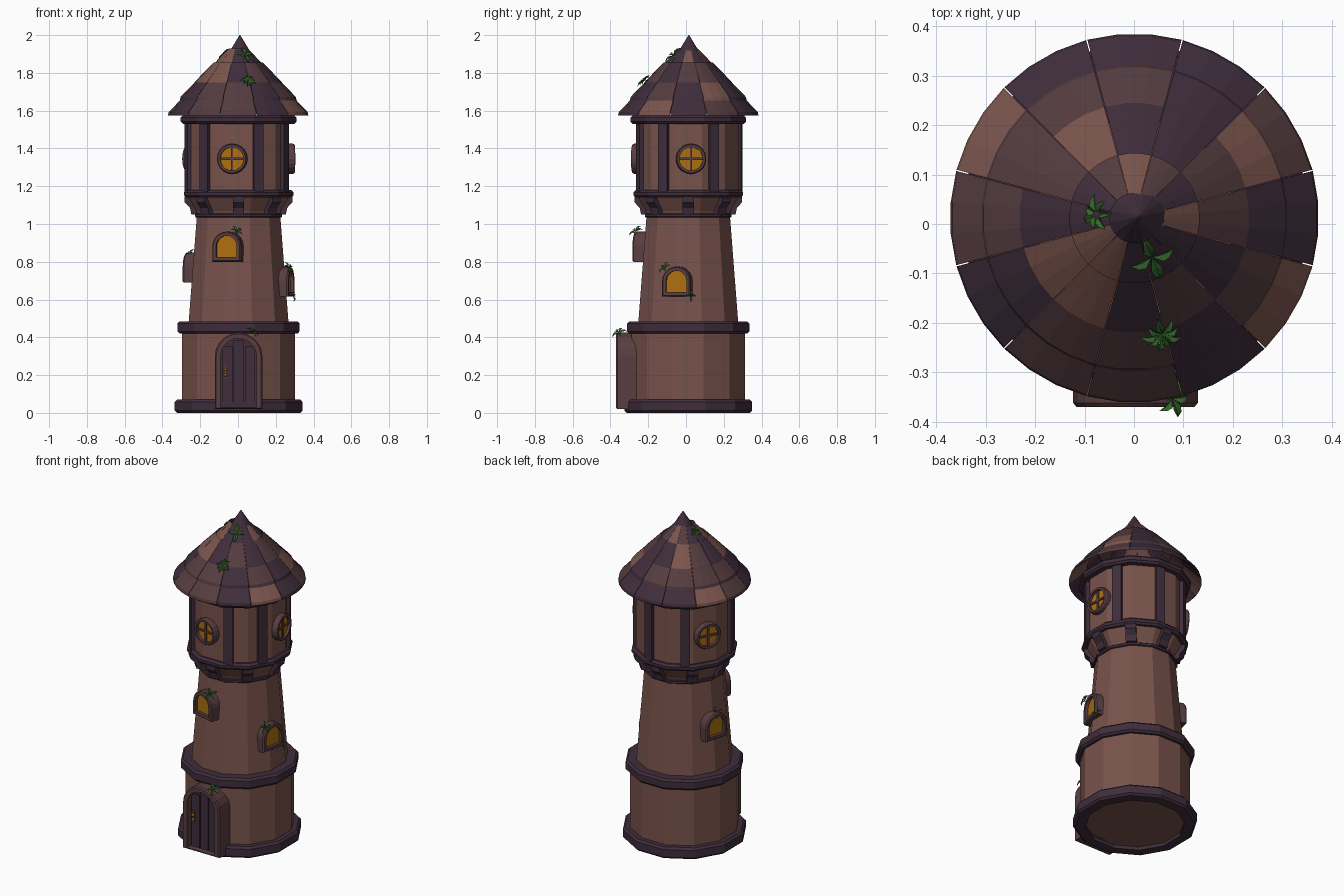
import bpy, bmesh, math
from mathutils import Matrix, Vector

if "Cube" in bpy.data.objects:
    bpy.data.objects.remove(bpy.data.objects["Cube"])

CX, CY = 0.003, 0.012          # tower axis
PI = math.pi


def material(name, r, g, b):
    m = bpy.data.materials.new(name)
    m.diffuse_color = (r, g, b, 1)
    m.use_nodes = True
    m.node_tree.nodes["Principled BSDF"].inputs["Base Color"].default_value = m.diffuse_color
    return m


WALL = material("wall_wood", 0.19, 0.085, 0.07)
TRIM = material("dark_trim", 0.05, 0.027, 0.045)
FRAME = material("frame_wood", 0.10, 0.048, 0.052)
GLASS = material("glass", 0.42, 0.16, 0.005)
LEAF = material("leaf", 0.035, 0.14, 0.025)
KNOB = material("knob", 0.42, 0.11, 0.02)
TILE = {"D": TRIM, "M": material("tile_mid", 0.09, 0.045, 0.05),
        "L": material("tile_light", 0.20, 0.09, 0.075)}


def make(name, verts, faces, mat, M=Matrix()):
    me = bpy.data.meshes.new(name)
    me.from_pydata([M @ Vector(v) for v in verts], [], faces)
    bm = bmesh.new()
    bm.from_mesh(me)
    bmesh.ops.recalc_face_normals(bm, faces=bm.faces)
    bm.to_mesh(me)
    bm.free()
    me.materials.append(mat)
    ob = bpy.data.objects.new(name, me)
    bpy.context.collection.objects.link(ob)
    return ob


def loft(name, loops, mat, M=Matrix(), cyclic=False, caps=True):
    """Join equal-length closed loops with quads."""
    n, k = len(loops[0]), len(loops)
    faces = []
    for i in range(k if cyclic else k - 1):
        a, b = i * n, (i + 1) % k * n
        faces += [(a + j, a + (j + 1) % n, b + (j + 1) % n, b + j) for j in range(n)]
    if caps and not cyclic:
        faces += [tuple(range(n)), tuple(range((k - 1) * n, k * n))]
    return make(name, [p for l in loops for p in l], faces, mat, M)


def lathe(name, profile, mat, n=12, cyclic=False):
    loops = [[(CX + r * math.cos(2 * PI * (j + .5) / n), CY + r * math.sin(2 * PI * (j + .5) / n), z)
              for j in range(n)] for r, z in profile]
    return loft(name, loops, mat, cyclic=cyclic)


def ring(name, ri, ro, z0, z1, b=0.012):
    return lathe(name, [(ri, z0), (ro - b, z0), (ro, z0 + b), (ro, z1 - b), (ro - b, z1), (ri, z1)],
                 TRIM, cyclic=True)


def at(az, z=0.0):
    """Local -y points outward at azimuth az (degrees) from the tower axis."""
    return Matrix.Translation((CX, CY, z)) @ Matrix.Rotation(math.radians(az + 90), 4, 'Z')


def arch(w, z0, z1, n=10):
    r = w / 2
    return [(-r, z0), (r, z0)] + [(r * math.cos(PI * i / n), z1 - r + r * math.sin(PI * i / n)) for i in range(n + 1)]


def circle(r, n=20):
    return [(r * math.cos(2 * PI * i / n), r * math.sin(2 * PI * i / n)) for i in range(n)]


def surround(name, outer, edge, inner, r0, r1, mat, M):
    lay = lambda o, r: [(x, -r, z) for x, z in o]
    return loft(name, [lay(outer, r0), lay(outer, r1 - .008), lay(edge, r1), lay(inner, r1), lay(inner, r0)],
                mat, M, cyclic=True)


def panel(name, outline, r0, r1, mat, M):
    return loft(name, [[(x, -r, z) for x, z in outline] for r in (r0, r1)], mat, M)


def box(name, x0, x1, r0, r1, z0, z1, mat, M):
    return panel(name, [(x0, z0), (x1, z0), (x1, z1), (x0, z1)], r0, r1, mat, M)


# walls
lathe("lower_wall", [(0.31, 0.02), (0.31, 0.45)], WALL)
lathe("middle_wall", [(0.276, 0.45), (0.228, 1.05)], WALL)
lathe("flared_collar", [(0.222, 1.04), (0.232, 1.07), (0.28, 1.15)], WALL)
lathe("upper_wall", [(0.276, 1.15), (0.276, 1.56)], WALL)

# trim rings
ring("base_ring", 0.28, 0.35, 0.0, 0.07)
ring("lower_ring", 0.24, 0.335, 0.42, 0.485)
ring("collar_ring", 0.2, 0.238, 1.035, 1.055, 0.004)
ring("upper_floor_ring", 0.2, 0.30, 1.14, 1.18)
ring("eave_ring", 0.2, 0.317, 1.53, 1.575)

# upright beams and brackets
for i, az in enumerate((-130, -68, -28, 29, 80, 126, 195)):
    box(f"beam_{i}", -.027, .027, .24, .288, 1.17, 1.54, TRIM, at(az))
for i in range(8):
    prof = [(.20, 1.05), (.25, 1.05), (.257, 1.085), (.285, 1.115), (.285, 1.145), (.20, 1.145)]
    loft(f"bracket_{i}", [[(x, -r, z) for r, z in prof] for x in (-.03, .03)], TRIM, at(45 * i))

# roof tiles, one string of colours per tier starting at +x
tiers = [(.373, 1.575, "DMDDDLMDMMDL"), (.310, 1.655, "DLDMMMMDMMDM"),
         (.236, 1.733, "MMDDLMDLLDMD"), (.155, 1.808, "LDMLMDDLLDDD")]
for t, (ro, zb, cols) in enumerate(tiers):
    sect = [(ro, zb), (ro - .004, zb + .018), (ro - .105, zb + .122), (ro - .105, zb + .10)]
    for i, c in enumerate(cols):
        loops = []
        for k in range(4):
            a = math.radians(30 * i - 14.8 + 29.6 * k / 3)
            loops.append([(CX - .002 + r * math.cos(a), CY + r * math.sin(a), z) for r, z in sect])
        loft(f"roof_tile_{t}_{i}", loops, TILE[c])
cap = lathe("roof_cap", [(.072, 1.872), (.074, 1.885), (.042, 1.935), (.002, 2.0)], TRIM, 16)
cap.data.transform(Matrix.Translation((.007, .003, 0)))

# round upper windows
for i, az in enumerate((-97, 3, 153)):
    M = at(az, 1.345)
    surround(f"round_window_frame_{i}", circle(.08), circle(.075), circle(.062), .25, .297, FRAME, M)
    panel(f"round_window_glass_{i}", circle(.066), .25, .280, GLASS, M)
    box(f"round_window_bar_v_{i}", -.006, .006, .26, .288, -.064, .064, FRAME, M)
    box(f"round_window_bar_h_{i}", -.064, .064, .26, .288, -.006, .006, FRAME, M)

# arched middle windows
for i, (az, z) in enumerate(((-103, .80), (-13, .615), (165, .69))):
    M = at(az, z)
    surround(f"arched_window_frame_{i}", arch(.155, 0, .16), arch(.143, .006, .154), arch(.112, .024, .138),
             .21, .287, FRAME, M)
    panel(f"arched_window_glass_{i}", arch(.116, .022, .14), .21, .268, GLASS, M)

# door
D = at(-90)
surround("door_frame", arch(.252, .02, .425), arch(.238, .026, .418), arch(.19, .03, .395),
         .25, .382, FRAME, D)
panel("door_leaf", arch(.196, .025, .398), .25, .338, TRIM, D)
for i, h in enumerate((.355, .385, .355)):
    x = (i - 1) * .06
    box(f"door_plank_{i}", x - .027, x + .027, .33, .346, .03, h, TRIM, D)
box("handle_plate", -.078, -.062, .34, .352, .185, .25, FRAME, D)
for z in (.20, .23):
    bpy.ops.mesh.primitive_uv_sphere_add(segments=10, ring_count=6, radius=.009,
                                         location=(CX - .07, CY - .358, z))
    bpy.context.object.name = "door_knob"
    bpy.context.object.data.materials.append(KNOB)


# leaf sprigs
def sprig(name, pos, normal, n, size, spin=0.0):
    M = Matrix.Translation(pos) @ Vector(normal).to_track_quat('Z', 'Y').to_matrix().to_4x4()
    verts, faces = [], []
    for i in range(n):
        R = Matrix.Rotation(2 * PI * i / n + spin, 4, 'Z')
        L, w, b = size * (1 - .2 * (i % 2)), size * .2, len(verts)
        pts = [(0, 0, .004), (-w, .4 * L, .016), (0, .45 * L, .009), (w, .4 * L, .016),
               (-w * .7, .7 * L, .015), (0, .7 * L, .009), (w * .7, .7 * L, .015), (0, L, .004)]
        verts += [R @ Vector(p) for p in pts]
        faces += [tuple(b + j for j in f) for f in
                  ((0, 2, 1), (0, 3, 2), (1, 2, 5, 4), (2, 3, 6, 5), (4, 5, 7), (5, 6, 7))]
    make(name, verts, faces, LEAF, M)


sprig("roof_sprig_a", (.035, -.065, 1.89), (.25, -.6, .75), 4, .06)
sprig("roof_sprig_b", (.055, -.22, 1.752), (.18, -.65, .72), 9, .045)
sprig("roof_sprig_c", (-.07, .02, 1.895), (-.7, 0, .7), 7, .042)
sprig("door_sprig", (.075, -.352, .42), (.5, -.3, .8), 5, .045)
sprig("front_window_sprig", (-.01, -.262, .957), (.4, -.5, .75), 5, .045)
sprig("left_window_sprig", (-.255, .06, .835), (-.6, .2, .75), 5, .042)
sprig("right_window_sprig_top", (.262, -.11, .765), (.6, -.5, .6), 5, .04)
sprig("right_window_sprig_low", (.285, .022, .62), (.9, .3, .1), 4, .035)
